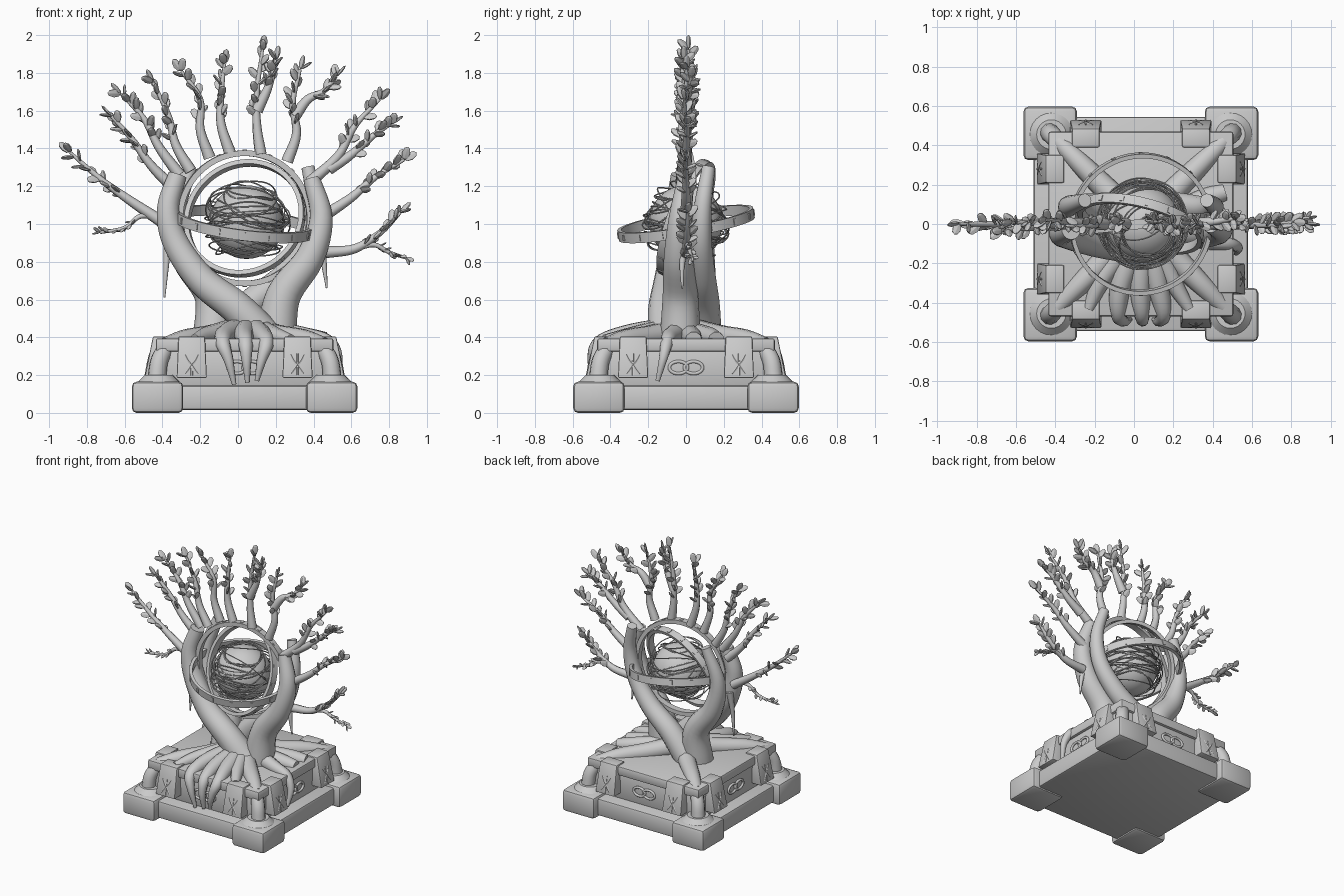
import bpy
import bmesh
import math
import random
from mathutils import Matrix, Vector

random.seed(4)
if "Cube" in bpy.data.objects:
    bpy.data.objects.remove(bpy.data.objects["Cube"], do_unlink=True)

stone = bpy.data.materials.new("pale_grey")
stone.use_nodes = True
grey = (0.6, 0.6, 0.6, 1)
stone.diffuse_color = grey
stone.node_tree.nodes["Principled BSDF"].inputs["Base Color"].default_value = grey

CENTRE = Matrix.Translation((0.035, 0, 0))
HUB = Vector((0.035, 0, 1.03))


def finish(name, mesh, matrix=None, angle=35):
    """Turn a mesh into a named, shaded object."""
    if matrix is not None:
        mesh.transform(matrix)
    mesh.materials.clear()
    mesh.materials.append(stone)
    part = bpy.data.objects.new(name, mesh)
    bpy.context.collection.objects.link(part)
    bpy.ops.object.select_all(action='DESELECT')
    part.select_set(True)
    bpy.context.view_layer.objects.active = part
    bpy.ops.object.shade_smooth_by_angle(angle=math.radians(angle))


def from_bmesh(name, bm, matrix=None, angle=35):
    bmesh.ops.recalc_face_normals(bm, faces=bm.faces)
    mesh = bpy.data.meshes.new(name)
    bm.to_mesh(mesh)
    bm.free()
    finish(name, mesh, matrix, angle)


def block(name, low, high, matrix, bevel=0.01, flare=0.0, push=0.0):
    """Rounded box; flare widens the foot, push moves the foot's front out."""
    bm = bmesh.new()
    bmesh.ops.create_cube(bm, size=1)
    low, high = Vector(low), Vector(high)
    middle, size = (low + high) / 2, high - low
    for v in bm.verts:
        foot, front = v.co.z < 0, v.co.y < 0
        v.co = middle + v.co * size
        if foot:
            v.co.x += math.copysign(flare, v.co.x - middle.x)
            v.co.y -= push if front else 0
    bmesh.ops.bevel(bm, geom=bm.edges[:], offset=bevel, segments=2,
                    profile=0.5, affect='EDGES')
    from_bmesh(name, bm, matrix)


def smooth_path(points, steps=6):
    """Sample a Catmull-Rom curve through the points."""
    p = [Vector(q) for q in points]
    p = [p[0] * 2 - p[1]] + p + [p[-1] * 2 - p[-2]]
    path = []
    for a, b, c, d in zip(p, p[1:], p[2:], p[3:]):
        for i in range(steps):
            t = i / steps
            path.append((b * 2 + (c - a) * t + (a * 2 - b * 5 + c * 4 - d) * t ** 2
                         + (b * 3 - a - c * 3 + d) * t ** 3) / 2)
    return path + [p[-2]]


def tube(name, points, start, end, matrix=None, steps=6, sides=3, closed=False):
    """Tapered round tube along a smooth path."""
    path = points if closed else smooth_path(points, steps)
    curve = bpy.data.curves.new(name, 'CURVE')
    curve.dimensions = '3D'
    curve.bevel_depth = 1
    curve.bevel_resolution = sides
    curve.use_fill_caps = True
    spline = curve.splines.new('POLY')
    spline.points.add(len(path) - 1)
    spline.use_cyclic_u = closed
    for i, (point, co) in enumerate(zip(spline.points, path)):
        point.co = (*co, 1)
        point.radius = start + (end - start) * i / (len(path) - 1)
    temp = bpy.data.objects.new(name, curve)
    bpy.context.collection.objects.link(temp)
    graph = bpy.context.evaluated_depsgraph_get()
    mesh = bpy.data.meshes.new_from_object(temp.evaluated_get(graph))
    bpy.data.objects.remove(temp, do_unlink=True)
    finish(name, mesh, matrix, 50)
    return path


def band(name, radius, thick, width, matrix):
    """Flat hoop with thin plates along its outside."""
    bm = bmesh.new()
    inner, half = radius - thick, width / 2
    corners = [(inner, -half), (radius, -half), (radius, half), (inner, half)]
    profile = [bm.verts.new((x, 0, z)) for x, z in corners]
    edges = [bm.edges.new((profile[i - 1], profile[i])) for i in range(4)]
    bmesh.ops.spin(bm, geom=edges, cent=(0, 0, 0), axis=(0, 0, 1),
                   angle=math.tau, steps=64)
    bmesh.ops.remove_doubles(bm, verts=bm.verts, dist=0.0001)
    for i in range(16):
        place = (Matrix.Rotation(math.tau * i / 16, 4, 'Z')
                 @ Matrix.Translation((radius, 0, 0))
                 @ Matrix.Diagonal((0.008, 0.02, width * 0.6, 1)))
        bmesh.ops.create_cube(bm, size=1, matrix=place)
    from_bmesh(name, bm, matrix)


# Plinth
block("bottom_slab", (-0.545, -0.545, 0.015), (0.545, 0.545, 0.145), CENTRE, 0.015)
block("plinth_body", (-0.45, -0.45, 0.14), (0.45, 0.45, 0.34), CENTRE)
block("plinth_lip", (-0.47, -0.47, 0.325), (0.47, 0.47, 0.395), CENTRE, 0.012)

# The four sides repeat around the centre
for k in range(4):
    turn = CENTRE @ Matrix.Rotation(k * math.pi / 2, 4, 'Z')
    block("corner_block", (-0.597, -0.597, 0), (-0.325, -0.325, 0.165), turn, 0.025)

    # Round foot and leaning root pillar on the corner
    bm = bmesh.new()
    bmesh.ops.create_cone(bm, cap_ends=True, segments=24, radius1=0.115, radius2=0.075,
                          depth=0.04, matrix=Matrix.Translation((-0.455, -0.455, 0.18)))
    from_bmesh("pillar_foot", bm, turn)
    tube("corner_pillar", [(-0.465, -0.465, 0.18), (-0.45, -0.45, 0.28),
                           (-0.4, -0.4, 0.37)], 0.05, 0.045, turn)

    # Tablets with a raised branching sign
    for x in (-0.28, 0.28):
        block("tablet", (x - 0.07, -0.485, 0.185), (x + 0.07, -0.39, 0.405), turn,
              0.008, flare=0.01, push=0.045)
        lean = turn @ Matrix.Translation((x, -0.512, 0.255)) @ Matrix.Rotation(-0.2, 4, 'X')
        tube("sign_stem", [(0, 0, -0.06), (0, 0, 0), (0, 0, 0.06)],
             0.008, 0.006, lean, 2, 1)
        for s in (-1, 1):
            tube("sign_arm", [(s * 0.035, 0, 0.055), (s * 0.02, 0, 0.025), (0, 0, 0)],
                 0.006, 0.008, lean, 3, 1)
            tube("sign_leg", [(0, 0, 0), (s * 0.02, 0, -0.03), (s * 0.035, 0, -0.05)],
                 0.008, 0.006, lean, 3, 1)

    # Linked ovals on the panel
    for s in (-1, 1):
        oval = [Vector((s * 0.04 + 0.048 * math.cos(a), -0.455, 0.24 + 0.032 * math.sin(a)))
                for a in (math.tau * i / 24 for i in range(24))]
        tube("panel_oval", oval, 0.009, 0.009, turn, closed=True)
    # Long root running to each corner
    tube("corner_root", [(-0.04, -0.04, 0.43), (-0.18, -0.18, 0.405),
                         (-0.31, -0.31, 0.39), (-0.42, -0.42, 0.355)], 0.07, 0.045, turn)

# Roots lying on top, the longer ones spilling over the front
for top, end in ((-0.2, -0.23), (0.24, 0.28)):
    tube("top_root", [(0.04 + top / 4, -0.08, 0.44), (top * 0.8, -0.28, 0.41),
                      (end, -0.43, 0.385)], 0.065, 0.03)
for top, drop, low in ((-0.08, -0.02, 0.15), (0.04, 0.05, 0.16), (0.15, 0.1, 0.17)):
    tube("front_root", [(0.04 + top / 4, -0.08, 0.44), (top * 0.8, -0.3, 0.415),
                        (top, -0.455, 0.37), ((top + drop) / 2, -0.495, 0.28),
                        (drop, -0.485, low)], 0.07, 0.012)
for y in (0.04, 0.16):
    tube("side_mound", [(0.18, y / 4, 0.42), (0.36, y * 0.8, 0.4),
                        (0.46, y, 0.385)], 0.06, 0.045)
tube("side_root", [(0.18, -0.03, 0.43), (0.36, -0.08, 0.405), (0.48, -0.1, 0.375),
                   (0.53, -0.12, 0.29), (0.52, -0.15, 0.17)], 0.06, 0.012)

# Four trunk strands, crossing low down and cradling the sphere
tube("trunk_front_right", [(0.16, -0.1, 0.38), (0, -0.11, 0.55), (-0.19, -0.09, 0.7),
                           (-0.33, -0.06, 0.9), (-0.37, -0.05, 1.08),
                           (-0.32, -0.03, 1.26)], 0.1, 0.05, sides=5)
tube("trunk_back_right", [(-0.13, 0.04, 0.38), (-0.14, 0.07, 0.62), (-0.28, 0.08, 0.82),
                          (-0.33, 0.09, 1.05), (-0.25, 0.12, 1.3)], 0.11, 0.035, sides=5)
tube("trunk_front_left", [(0.2, -0.03, 0.38), (0.24, -0.03, 0.62), (0.38, -0.04, 0.82),
                          (0.44, -0.03, 1.03), (0.39, 0, 1.24)], 0.11, 0.045, sides=5)
tube("trunk_back_left", [(-0.1, 0.1, 0.38), (0.06, 0.1, 0.57), (0.24, 0.09, 0.72),
                         (0.37, 0.08, 0.9), (0.41, 0.09, 1.1), (0.37, 0.12, 1.3)],
     0.09, 0.035, sides=5)

# Hoops around the sphere
upright = Matrix.Translation(HUB)
on_edge = Matrix.Rotation(math.pi / 2, 4, 'X')
band("outer_hoop", 0.36, 0.03, 0.05,
     upright @ Matrix.Rotation(0.1, 4, 'Z') @ on_edge)
band("inner_hoop", 0.325, 0.025, 0.05,
     upright @ Matrix.Rotation(-0.25, 4, 'Z') @ Matrix.Rotation(-0.35, 4, 'X') @ on_edge)
band("level_hoop", 0.365, 0.022, 0.055,
     Matrix.Translation((0.035, 0, 1)) @ Matrix.Rotation(0.17, 4, 'X')
     @ Matrix.Rotation(0.12, 4, 'Y'))

# Sphere wrapped in loose wire
core = Vector((0.045, 0, 1.01))
bm = bmesh.new()
bmesh.ops.create_uvsphere(bm, u_segments=32, v_segments=20, radius=0.195,
                          matrix=Matrix.Translation(core))
from_bmesh("core_sphere", bm)
for i in range(24):
    radius = random.uniform(0.196, 0.235)
    tilt = (Matrix.Translation(core) @ Matrix.Rotation(random.gauss(0, 0.35), 4, 'X')
            @ Matrix.Rotation(random.gauss(0, 0.25), 4, 'Y'))
    lift = random.uniform(-0.16, 0.18)
    reach = math.sqrt(radius ** 2 - lift ** 2)
    wave, phase = random.uniform(0, 0.015), random.random() * math.tau
    loop = [Vector((reach * math.cos(a), reach * math.sin(a),
                    lift + wave * math.sin(a * 3 + phase)))
            for a in (math.tau * j / 40 for j in range(40))]
    tube("wire_loop", loop, 0.004, 0.004, tilt, sides=1, closed=True)

# Branch paths as x, z pairs
right_branches = [
    [(-0.4, 1.01), (-0.58, 1.13), (-0.73, 1.24), (-0.89, 1.38)],
    [(-0.35, 1.2), (-0.46, 1.31), (-0.57, 1.46), (-0.67, 1.57)],
    [(-0.31, 1.26), (-0.42, 1.41), (-0.5, 1.56), (-0.62, 1.69)],
    [(-0.25, 1.28), (-0.33, 1.42), (-0.37, 1.58), (-0.45, 1.75)],
    [(-0.15, 1.35), (-0.2, 1.5), (-0.2, 1.66), (-0.3, 1.81)],
    [(-0.04, 1.37), (-0.09, 1.53), (-0.09, 1.68), (-0.07, 1.85)],
]
left_branches = [
    [(0.12, 1.37), (0.1, 1.52), (0.1, 1.7), (0.13, 1.925)],
    [(0.1, 1.6), (0.15, 1.7), (0.18, 1.78), (0.2, 1.87)],
    [(0.26, 1.33), (0.31, 1.48), (0.29, 1.64), (0.33, 1.82)],
    [(0.3, 1.57), (0.37, 1.66), (0.45, 1.7), (0.52, 1.78)],
    [(0.38, 1.22), (0.53, 1.36), (0.62, 1.52), (0.75, 1.66)],
    [(0.48, 1.29), (0.59, 1.36), (0.72, 1.47), (0.81, 1.53)],
    [(0.45, 1.04), (0.6, 1.14), (0.73, 1.25), (0.88, 1.34)],
    [(0.46, 0.85), (0.62, 0.87), (0.76, 0.96), (0.86, 1.06)],
]
drooping = [
    [(-0.42, 1.04), (-0.52, 1.04), (-0.6, 0.98), (-0.73, 0.955)],
    [(0.62, 0.87), (0.72, 0.89), (0.8, 0.85), (0.89, 0.82)],
]

leaves = bmesh.new()


def add_leaf(at, direction, size):
    """Pointed, slightly thick leaf growing from a twig."""
    place = (Matrix.Translation(at) @ direction.to_track_quat('Z', 'Y').to_matrix().to_4x4()
             @ Matrix.Rotation(random.random() * math.pi, 4, 'Z')
             @ Matrix.Diagonal((size * 0.32, size * 0.12, size / 2, 1))
             @ Matrix.Translation((0, 0, 1)))
    bmesh.ops.create_uvsphere(leaves, u_segments=6, v_segments=4, radius=1, matrix=place)


def leafy_branch(name, pairs, thick, size):
    """Branch with leaves fanning alternately to front and back."""
    sway = random.uniform(-0.012, 0.012)
    points = [(x, sway * i, z) for i, (x, z) in enumerate(pairs)]
    path = tube(name, points, thick, 0.008, sides=2)
    for i in range(int(len(path) * 0.42), len(path)):
        along = (path[i] - path[i - 1]).normalized()
        side = Vector((0, 1 if i % 2 else -1, 0))
        side.rotate(Matrix.Rotation(random.gauss(0, 0.7), 3, along))
        add_leaf(path[i], along + side * 1.1, size)
    add_leaf(path[-1], along, size)


for pairs in right_branches + left_branches:
    leafy_branch("branch", pairs, 0.032, 0.077)
for pairs in drooping:
    leafy_branch("drooping_twig", pairs, 0.016, 0.045)
from_bmesh("leaves", leaves, angle=20)

# Bare hanging tendrils
for x, end, top, low in ((-0.37, -0.39, 0.95, 0.61), (0.44, 0.47, 0.92, 0.66)):
    tube("hanging_tendril", [(x, 0, top), ((x + end) / 2, -0.02, (top + low) / 2),
                             (end, -0.02, low)], 0.025, 0.005)
